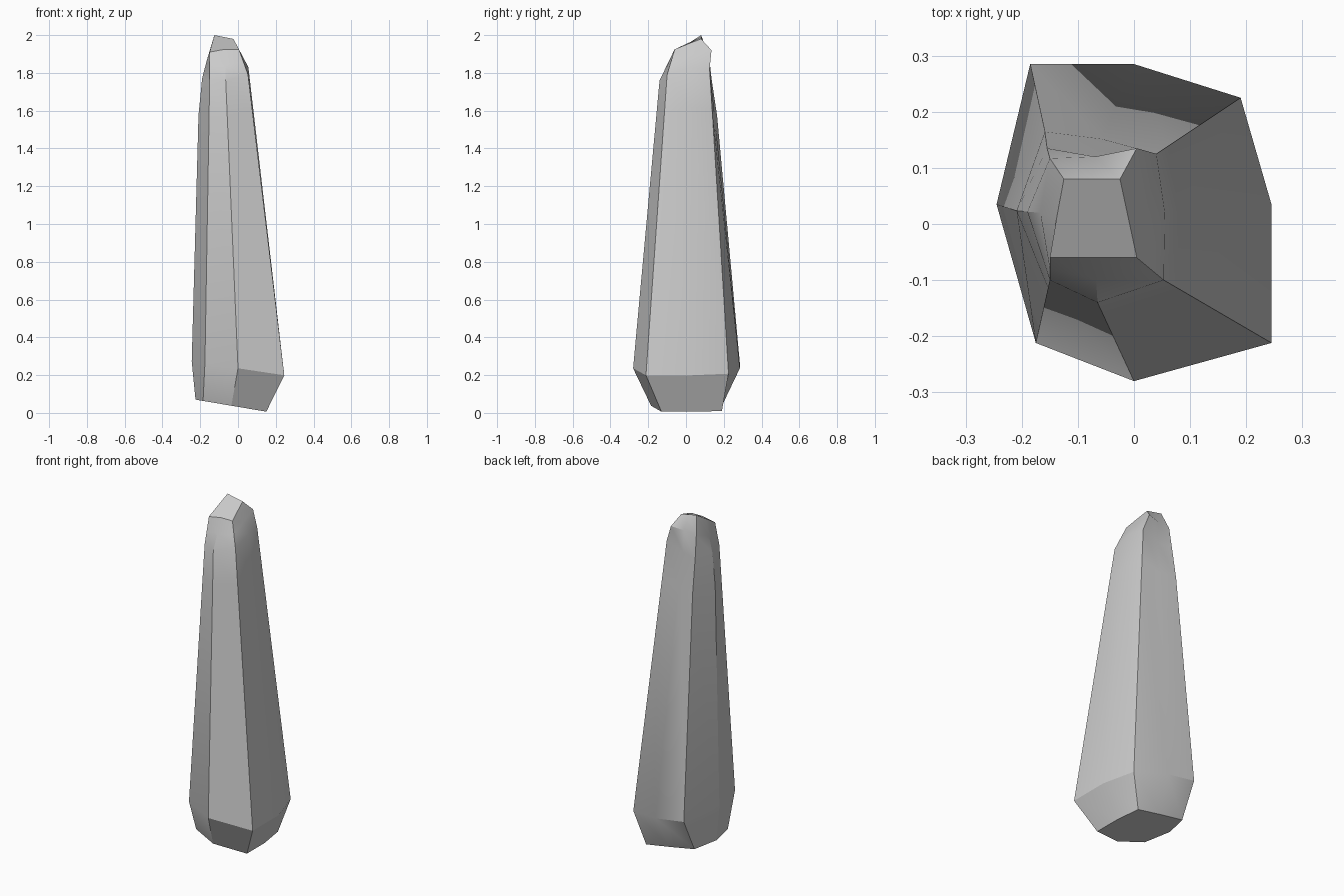
import bpy, bmesh
from mathutils import Vector

if "Cube" in bpy.data.objects:
    bpy.data.objects.remove(bpy.data.objects["Cube"])

def tilted(points, height, slope):
    """Outline lying on a plane that slopes along x."""
    return [Vector((x, y, height - slope * x)) for x, y in points]

def blend(a, b, t):
    return [p.lerp(q, t) for p, q in zip(a, b)]

# Eight-sided outlines, ordered back-left, back, right, front, left
base = tilted([(-.185, .185), (-.03, .19), (.13, .19), (.15, .035),
               (.15, -.13), (-.035, -.185), (-.185, -.13), (-.225, .035)], .032, .17)
wide = tilted([(-.185, .285), (0, .285), (.19, .225), (.245, .035),
               (.245, -.212), (0, -.28), (-.175, -.212), (-.245, .035)], .236, .15)
neck = [Vector(p) for p in [
    (-.155, .135, 1.77), (-.065, .12, 1.78), (.04, .125, 1.82), (.055, .02, 1.83),
    (.053, -.1, 1.79), (-.065, -.14, 1.76), (-.15, -.1, 1.76), (-.19, .022, 1.77)]]
tip = [Vector(p) for p in [
    (-.125, .08, 2.0), (-.075, .08, 1.99), (-.025, .08, 1.98), (-.01, .01, 1.953),
    (.005, -.06, 1.925), (-.07, -.06, 1.925), (-.15, -.06, 1.91), (-.138, .01, 1.955)]]

# Slight swelling on the back below the recessed end
knuckle = blend(wide, neck, .87)
for i in (0, 1):
    knuckle[i].y += .01
knuckle[7].x -= .012

# Shoulder around the tip, with an overhanging ledge at the back
shoulder = blend(neck, tip, .5)
shoulder[0] = Vector((-.15, .117, 1.9))
shoulder[1] = Vector((-.07, .12, 1.91))
shoulder[2] = Vector((.005, .135, 1.92))
shoulder[7] = Vector((-.167, .02, 1.86))

# Loft the rings into one closed faceted body
bm = bmesh.new()
rings = [[bm.verts.new(p) for p in r] for r in (base, wide, knuckle, neck, shoulder, tip)]
for lo, hi in zip(rings, rings[1:]):
    for i in range(8):
        j = (i + 1) % 8
        bm.faces.new((lo[i], lo[j], hi[j], hi[i]))
bm.faces.new(rings[0])
bm.faces.new(rings[-1])
bmesh.ops.recalc_face_normals(bm, faces=bm.faces)

mesh = bpy.data.meshes.new("tapered_body")
bm.to_mesh(mesh)
bm.free()
body = bpy.data.objects.new("tapered_body", mesh)
bpy.context.collection.objects.link(body)
body.select_set(True)
bpy.context.view_layer.objects.active = body
bpy.ops.object.shade_smooth_by_angle(angle=.45)
